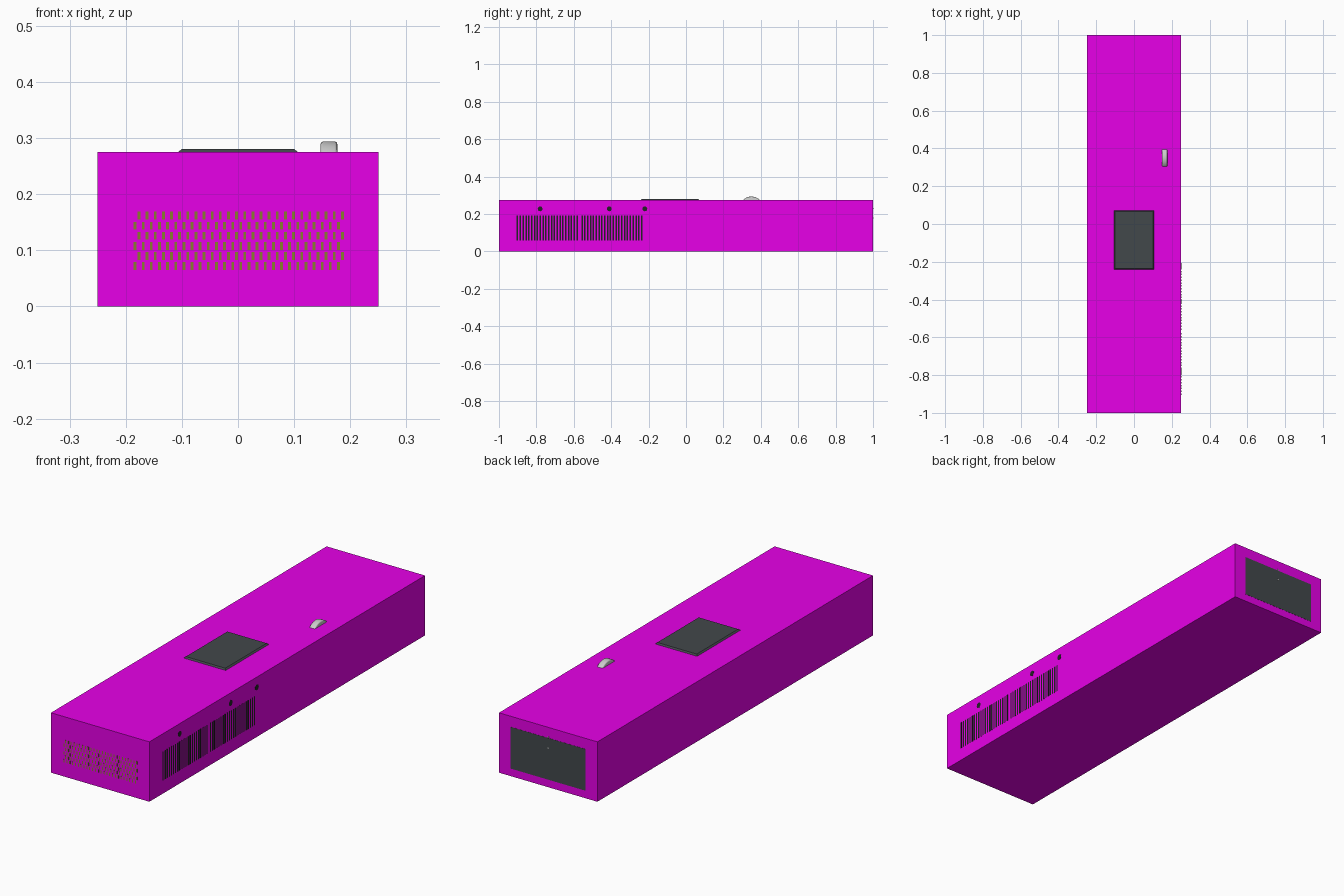
import bpy, bmesh, math
from mathutils import Matrix, Vector

if "Cube" in bpy.data.objects:
    bpy.data.objects.remove(bpy.data.objects["Cube"])


def material(name, rgb):
    m = bpy.data.materials.new(name)
    m.diffuse_color = (*rgb, 1)
    m.use_nodes = True
    m.node_tree.nodes["Principled BSDF"].inputs["Base Color"].default_value = m.diffuse_color
    return m


MAGENTA = material("magenta", (0.8, 0.0, 0.8))
DARK = material("dark", (0.055, 0.065, 0.07))
BLACK = material("black", (0.015, 0.015, 0.017))
OLIVE = material("olive", (0.25, 0.2, 0.03))


def make(name, bm, mat=None):
    mesh = bpy.data.meshes.new(name)
    bm.to_mesh(mesh)
    bm.free()
    ob = bpy.data.objects.new(name, mesh)
    bpy.context.collection.objects.link(ob)
    if mat:
        mesh.materials.append(mat)
    return ob


def add_box(bm, lo, hi):
    lo, hi = Vector(lo), Vector(hi)
    mtx = Matrix.Translation((lo + hi) / 2) @ Matrix.Diagonal((*(hi - lo), 1))
    return bmesh.ops.create_cube(bm, size=1, matrix=mtx)["verts"]


def boxes(name, spans, mat=None):
    bm = bmesh.new()
    for lo, hi in spans:
        add_box(bm, lo, hi)
    return make(name, bm, mat)


# main casing
boxes("casing", [((-0.25, -1, 0), (0.25, 1, 0.275))], MAGENTA)

# top hatch with a sloping rim
bm = bmesh.new()
for v in add_box(bm, (-0.11, -0.245, 0.272), (0.11, 0.075, 0.281)):
    if v.co.z > 0.28:
        v.co.x *= 0.91
        v.co.y = -0.085 + (v.co.y + 0.085) * 0.94
make("top_hatch", bm, DARK)

# half-sunk thumb wheel
bm = bmesh.new()
bmesh.ops.create_cone(bm, cap_ends=True, segments=48, radius1=0.063, radius2=0.063, depth=0.03,
                      matrix=Matrix.Translation((0.162, 0.35, 0.231)) @ Matrix.Rotation(math.pi / 2, 4, 'Y'))
rims = [e for e in bm.edges if any(len(f.verts) > 4 for f in e.link_faces)]
bmesh.ops.bevel(bm, geom=rims, offset=0.005, segments=3, profile=0.5, affect='EDGES')
wheel = make("thumb_wheel", bm)
bpy.context.view_layer.objects.active = wheel
wheel.select_set(True)
bpy.ops.object.shade_smooth_by_angle(angle=math.radians(40))

# back panel and its indicator lights
boxes("back_panel", [((-0.19, 0.99, 0.035), (0.19, 1.0008, 0.226))], DARK)
boxes("indicator_lights", [((-0.003, 0.99, z - 0.003), (0.003, 1.0015, z + 0.003)) for z in (0.18, 0.23)])

# front grille: fine staggered slots
slots = []
for row in range(6):
    z = 0.065 + row * 0.018
    for col in range(26):
        x = -0.186 + col * 0.0145 + (row % 2) * 0.007
        slots.append(((x, -1.0004, z), (x + 0.005, -0.99, z + 0.014)))
boxes("front_grille", slots, OLIVE)

# right side vent: two banks of upright slats
slats = []
for start in (-0.905, -0.56):
    for i in range(22):
        y = start + i * 0.0152
        slats.append(((0.24, y, 0.06), (0.2504, y + 0.008, 0.193)))
boxes("side_vent", slats, BLACK)

# fixing screws above the vent
bm = bmesh.new()
for y in (-0.78, -0.41, -0.22):
    bmesh.ops.create_cone(bm, cap_ends=True, segments=16, radius1=0.013, radius2=0.013, depth=0.012,
                          matrix=Matrix.Translation((0.2445, y, 0.228)) @ Matrix.Rotation(math.pi / 2, 4, 'Y'))
make("vent_screws", bm, BLACK)
